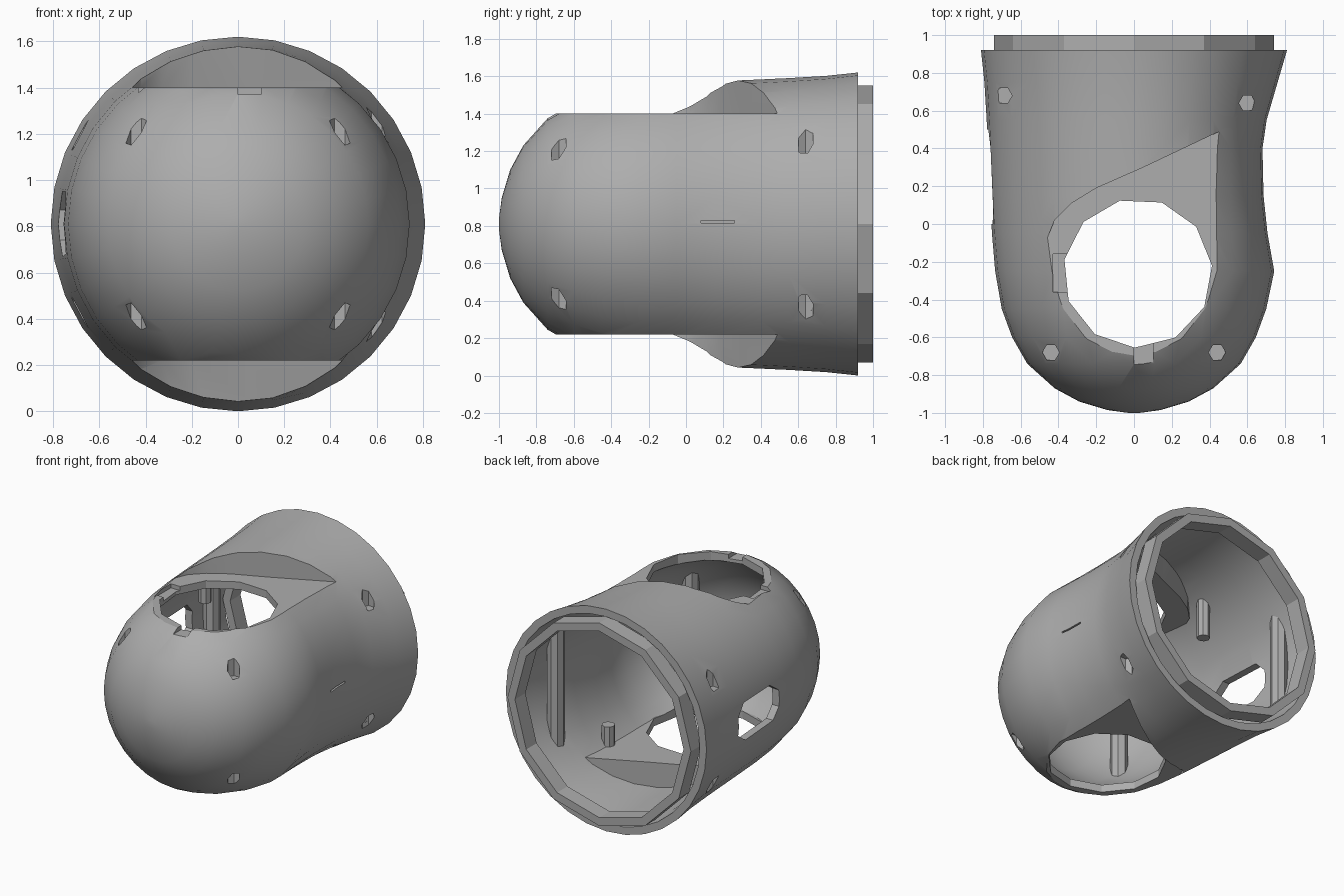
import bpy, bmesh, math
from mathutils import Vector

cube = bpy.data.objects.get("Cube")
if cube:
    bpy.data.objects.remove(cube, do_unlink=True)

MID = 0.81  # height of the body axis

mat = bpy.data.materials.new("plain grey")
mat.use_nodes = True
GREY = (0.42, 0.42, 0.42, 1)
mat.diffuse_color = GREY
mat.node_tree.nodes["Principled BSDF"].inputs["Base Color"].default_value = GREY

# Body profile: position along y, radius, inward pinch on the +x flank
PROFILE = [(-1, 0.03, 0), (-0.985, 0.14, 0), (-0.94, 0.29, 0), (-0.87, 0.42, 0),
           (-0.74, 0.565, 0), (-0.6, 0.645, 0), (-0.45, 0.7, 0), (-0.25, 0.735, -0.01),
           (-0.05, 0.752, 0.06), (0.15, 0.762, 0.1), (0.4, 0.773, 0.12),
           (0.55, 0.78, 0.1), (0.75, 0.792, 0.04), (0.92, 0.81, 0)]

# Outline of the curved step that ends the flat deck
STEP = [(-0.9, -0.16), (-0.47, -0.1), (-0.42, 0.02), (-0.33, 0.11), (-0.2, 0.19),
        (0.05, 0.3), (0.43, 0.48), (0.9, 0.68), (1.2, -1.2), (-0.9, -1.2)]


def finish(name, bm):
    bmesh.ops.recalc_face_normals(bm, faces=bm.faces)
    mesh = bpy.data.meshes.new(name)
    bm.to_mesh(mesh)
    bm.free()
    mesh.materials.append(mat)
    ob = bpy.data.objects.new(name, mesh)
    bpy.context.collection.objects.link(ob)
    return ob


def loft(name, rings):
    bm = bmesh.new()
    loops = [[bm.verts.new(p) for p in ring] for ring in rings]
    n = len(loops[0])
    for a, b in zip(loops, loops[1:]):
        for i in range(n):
            j = (i + 1) % n
            bm.faces.new((a[i], a[j], b[j], b[i]))
    bm.faces.new(loops[0])
    bm.faces.new(loops[-1])
    return finish(name, bm)


def prism(name, outline, z0, z1):
    return loft(name, [[(x, y, z) for x, y in outline] for z in (z0, z1)])


def ngon(x, y, r, n, turn=0.0):
    return [(x + r * math.cos(turn + math.tau * i / n),
             y + r * math.sin(turn + math.tau * i / n)) for i in range(n)]


def activate(ob):
    bpy.ops.object.select_all(action='DESELECT')
    ob.select_set(True)
    bpy.context.view_layer.objects.active = ob


def boolean(ob, tool, op='DIFFERENCE', keep=False):
    activate(ob)
    mod = ob.modifiers.new("cut", 'BOOLEAN')
    mod.operation, mod.solver, mod.object = op, 'EXACT', tool
    bpy.ops.object.modifier_apply(modifier=mod.name)
    if not keep:
        bpy.data.objects.remove(tool, do_unlink=True)


def body(name, inset, back):
    """Pinched body of revolution with flat decks above and below."""
    rings = []
    for y, r, pinch in PROFILE:
        y = y + inset * max(0, -y)
        r = max(r - inset, 0.02)
        ring = []
        for i in range(32):
            a = math.tau * i / 32
            k = r * (1 - pinch * max(0, math.cos(a)) ** 2)
            ring.append((k * math.cos(a), y, MID + k * math.sin(a)))
        rings.append(ring)
    if back > 0.92:
        rings.append([(p[0] * 0.9, back, MID + (p[2] - MID) * 0.9) for p in rings[-1]])
    ob = loft(name, rings)
    outline = [(x, y + inset) for x, y in STEP]
    for side in (-1, 1):
        z0, z1 = MID + side * (0.59 - inset), MID + side * 1.2
        boolean(ob, prism("deck_cutter", outline, z0, z1))
    return ob


# Hollow shell
shell = body("shell", 0, 0.92)
post_limit = body("post_limit", 0.02, 0.92)
boolean(shell, body("cavity", 0.055, 1.1))

# Round openings in the upper and lower decks
boolean(shell, prism("opening_cutter", ngon(0.02, -0.26, 0.395, 11, 0.1), -0.5, 2))

# Small notches in the upper opening
for x0, x1, y0, y1 in ((0, 0.1, -0.78, -0.6), (-0.43, -0.3, -0.36, -0.16)):
    boolean(shell, prism("notch_cutter", [(x0, y0), (x1, y0), (x1, y1), (x0, y1)], 1.37, 1.6))

# Side slot on the -x flank
slot = [(0, 0.76), (0.06, 0.68), (0.4, 0.67), (0.5, 0.74),
        (0.5, 0.87), (0.42, 0.95), (0.1, 0.95), (0, 0.88)]
boolean(shell, loft("slot_cutter", [[(x, y, z) for y, z in slot] for x in (-1, -0.55)]))

# Thin slit on the +x flank
slit = [(0.08, 0.816), (0.26, 0.816), (0.26, 0.828), (0.08, 0.828)]
boolean(shell, loft("slit_cutter", [[(x, y, z) for y, z in slit] for x in (0.66, 0.9)]))

# Screw posts with hexagonal sockets at both ends: x, y, half length
parts = [shell]
for label, x, y, h in (("back_right", -0.69, 0.68, 0.32), ("back_left", 0.6, 0.64, 0.38),
                       ("front_right", -0.44, -0.68, 0.33), ("front_left", 0.44, -0.68, 0.33)):
    post = prism(label + "_post", ngon(x, y, 0.06, 8), 0.1, 1.5)
    boolean(post, post_limit, 'INTERSECT', keep=True)
    for side in (-1, 1):
        socket = prism("socket_cutter", ngon(x, y, 0.045, 6), MID + side * h, MID + side * 1.2)
        boolean(post, socket, keep=True)
        boolean(shell, socket)
    parts.append(post)

# Short locating pegs near the step
for label, x, y in (("right", -0.42, 0.22), ("left", 0.43, 0.28)):
    for end, z0, z1 in (("upper", 1.13, 1.5), ("lower", 0.12, 0.42)):
        peg = prism(f"{end}_{label}_peg", ngon(x, y, 0.045, 8), z0, z1)
        boolean(peg, post_limit, 'INTERSECT', keep=True)
        parts.append(peg)
bpy.data.objects.remove(post_limit, do_unlink=True)

# Faceted neck ring at the open back
bm = bmesh.new()
loops = []
for r, y in ((0.74, 0.88), (0.74, 1.0), (0.68, 1.0), (0.68, 0.88)):
    loops.append([bm.verts.new((px, y, MID + pz)) for px, pz in ngon(0, 0, r, 12)])
for a, b in zip(loops, loops[1:] + loops[:1]):
    for i in range(12):
        j = (i + 1) % 12
        bm.faces.new((a[i], a[j], b[j], b[i]))
neck = finish("neck_ring", bm)

# Smooth the curved shell, keeping the cut edges crisp
activate(shell)
bpy.ops.object.shade_smooth_by_angle(angle=math.radians(28))
